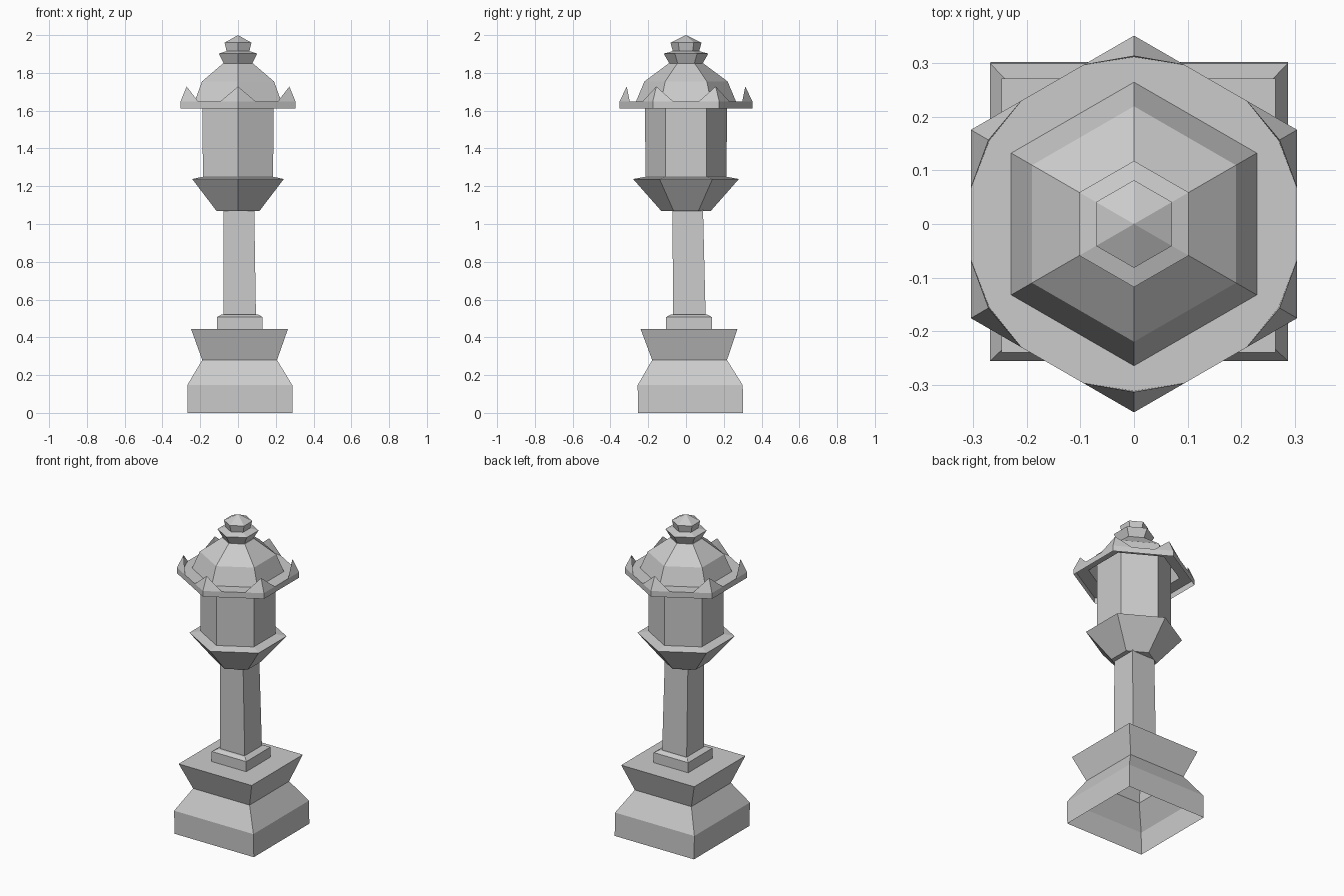
import bpy
import bmesh
import math
from mathutils import Vector

if "Cube" in bpy.data.objects:
    bpy.data.objects.remove(bpy.data.objects["Cube"])

stone = bpy.data.materials.new("grey_stone")
stone.use_nodes = True
GREY = (0.6, 0.6, 0.6, 1.0)
stone.diffuse_color = GREY
stone.node_tree.nodes["Principled BSDF"].inputs["Base Color"].default_value = GREY


def corner(sides, k, radius, z, center=(0, 0)):
    """Corner k: squares face the axes, hexagons point along y."""
    a = 2 * math.pi * k / sides + (math.pi / 4 if sides == 4 else math.pi / 2)
    return Vector((center[0] + radius * math.cos(a), center[1] + radius * math.sin(a), z))


def finish(name, bm):
    mesh = bpy.data.meshes.new(name)
    bm.to_mesh(mesh)
    bm.free()
    mesh.materials.append(stone)
    obj = bpy.data.objects.new(name, mesh)
    bpy.context.collection.objects.link(obj)
    return obj


def loft(name, sides, profile, bottom=False, top=True, start=(0, 0), end=None):
    """Stack of rings (radius, z); the centre drifts from start to end."""
    bm = bmesh.new()
    start, end = Vector(start), Vector(end or start)
    rings = []
    for i, (radius, z) in enumerate(profile):
        c = start.lerp(end, i / (len(profile) - 1))
        if radius == 0:
            rings.append([bm.verts.new((c.x, c.y, z))])
        else:
            rings.append([bm.verts.new(corner(sides, k, radius, z, c)) for k in range(sides)])
    for low, high in zip(rings, rings[1:]):
        for k in range(sides):
            n = (k + 1) % sides
            if len(high) == 1:
                bm.faces.new((low[k], low[n], high[0]))
            else:
                bm.faces.new((low[k], low[n], high[n], high[k]))
    if bottom:
        bm.faces.new(rings[0][::-1])
    if top and len(rings[-1]) > 1:
        bm.faces.new(rings[-1])
    return finish(name, bm)


def square(*pairs):
    """Turn half widths into corner radii."""
    return [(half * math.sqrt(2), z) for half, z in pairs]


# Square foot, hollow underneath, with a pinched waist
loft("base", 4, square((0.278, 0), (0.278, 0.147), (0.198, 0.28), (0.256, 0.443)),
     start=(0.01, 0.025), end=(0.008, 0.016))

# Small step under the post
loft("plinth", 4, square((0.121, 0.443), (0.121, 0.507), (0.098, 0.52)), start=(0.01, 0.016))

# Slightly leaning post
loft("post", 4, square((0.086, 0.51), (0.081, 1.08)), start=(0.009, 0.018), end=(0.005, 0.009))

# Flared hexagonal bowl and lamp housing
loft("bowl", 6, [(0.132, 1.07), (0.28, 1.238), (0.216, 1.25)], bottom=True)
loft("lamp_housing", 6, [(0.215, 1.25), (0.217, 1.75)])

# Roof shell: flat brim and faceted dome
RIM, BRIM_Z = 0.352, 1.648
loft("roof", 6, [(RIM, 1.612), (RIM, BRIM_Z), (0.265, BRIM_Z), (0.22, 1.755), (0.092, 1.85)])

# Two-tier finial
loft("finial", 6, [(0.088, 1.85), (0.118, 1.902), (0.07, 1.915), (0.082, 1.96), (0, 2.0)])

# Upturned points on the brim corners
bm = bmesh.new()
for k in range(6):
    tip = corner(6, k, RIM, BRIM_Z)
    left = tip.lerp(corner(6, k - 1, RIM, BRIM_Z), 0.31)
    right = tip.lerp(corner(6, k + 1, RIM, BRIM_Z), 0.31)
    foot = corner(6, k, 0.312, BRIM_Z)
    peak = corner(6, k, 0.314, 1.728)
    t, l, r, f, p = [bm.verts.new(v) for v in (tip, left, right, foot, peak)]
    for face in ((l, t, p), (t, r, p), (r, f, p), (f, l, p)):
        bm.faces.new(face)
finish("brim_points", bm)
